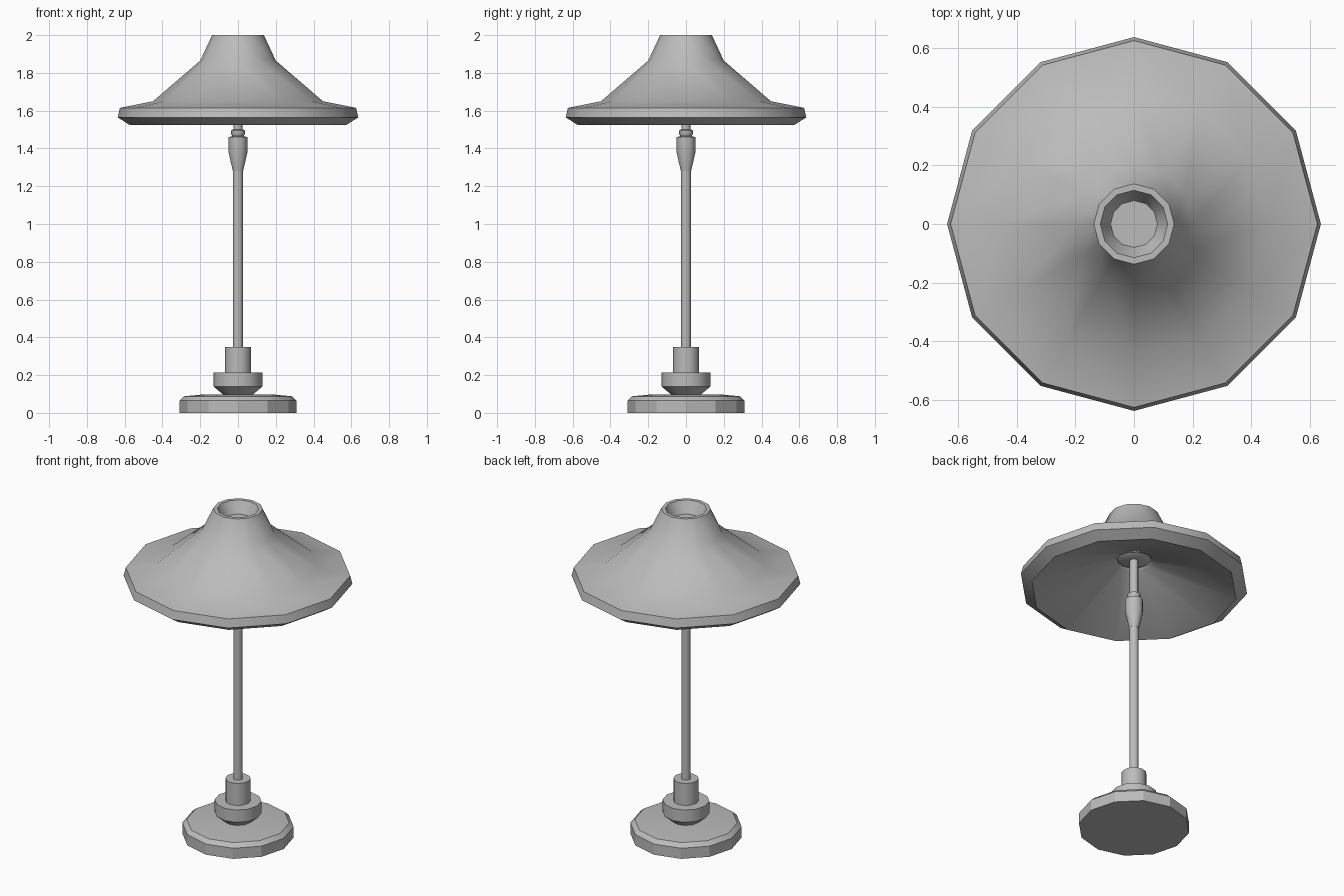
import bpy
import bmesh
import math

SIDES = 12

old = bpy.data.objects.get("Cube")
if old:
    bpy.data.objects.remove(old, do_unlink=True)

# One grey for the whole lamp
grey = bpy.data.materials.new("lamp_grey")
grey.use_nodes = True
colour = (0.5, 0.5, 0.5, 1)
grey.diffuse_color = colour
grey.node_tree.nodes["Principled BSDF"].inputs["Base Color"].default_value = colour


def lathe(name, profile, smooth_angle=30):
    """Turn an (radius, height) profile around z; radius 0 closes the end."""
    bm = bmesh.new()
    verts = [bm.verts.new((r, 0, z)) for r, z in profile]
    edges = [bm.edges.new(pair) for pair in zip(verts, verts[1:])]
    bmesh.ops.spin(bm, geom=verts + edges, cent=(0, 0, 0), axis=(0, 0, 1),
                   angle=math.tau, steps=SIDES)
    bmesh.ops.remove_doubles(bm, verts=bm.verts, dist=0.0005)
    bmesh.ops.recalc_face_normals(bm, faces=bm.faces)
    mesh = bpy.data.meshes.new(name)
    bm.to_mesh(mesh)
    bm.free()
    mesh.materials.append(grey)
    obj = bpy.data.objects.new(name, mesh)
    bpy.context.collection.objects.link(obj)
    bpy.ops.object.select_all(action="DESELECT")
    obj.select_set(True)
    bpy.context.view_layer.objects.active = obj
    bpy.ops.object.shade_smooth_by_angle(angle=math.radians(smooth_angle))
    return obj


# Foot: low disc with a bevelled top edge
lathe("base", [(0, 0), (0.31, 0), (0.31, 0.065), (0.285, 0.088),
               (0.19, 0.097), (0, 0.097)], 25)

# Collar and sleeve that hold the pole
lathe("collar", [(0, 0.09), (0.07, 0.09), (0.13, 0.14),
                 (0.13, 0.215), (0, 0.215)], 31)
lathe("sleeve", [(0, 0.2), (0.07, 0.2), (0.07, 0.35), (0, 0.35)], 31)

# Pole running up to the shade
lathe("pole", [(0, 0.34), (0.026, 0.34), (0.026, 1.3), (0, 1.3)], 31)
lathe("upper_pole", [(0, 1.46), (0.024, 1.46), (0.024, 1.72), (0, 1.72)], 31)

# Flared holder with a small ring on top
lathe("holder", [(0, 1.28), (0.027, 1.28), (0.05, 1.38), (0.05, 1.46),
                 (0.03, 1.465), (0.036, 1.475), (0.036, 1.495),
                 (0.026, 1.5), (0, 1.5)], 31)

# Shade: recessed cap, flared outside, folded rim, conical underside
lathe("shade", [(0, 1.93), (0.08, 1.93), (0.115, 2), (0.137, 2),
                (0.2, 1.865), (0.45, 1.65), (0.625, 1.615), (0.637, 1.565),
                (0.575, 1.525), (0.11, 1.705), (0.095, 1.72),
                (0.08, 1.71), (0, 1.71)], 35)
